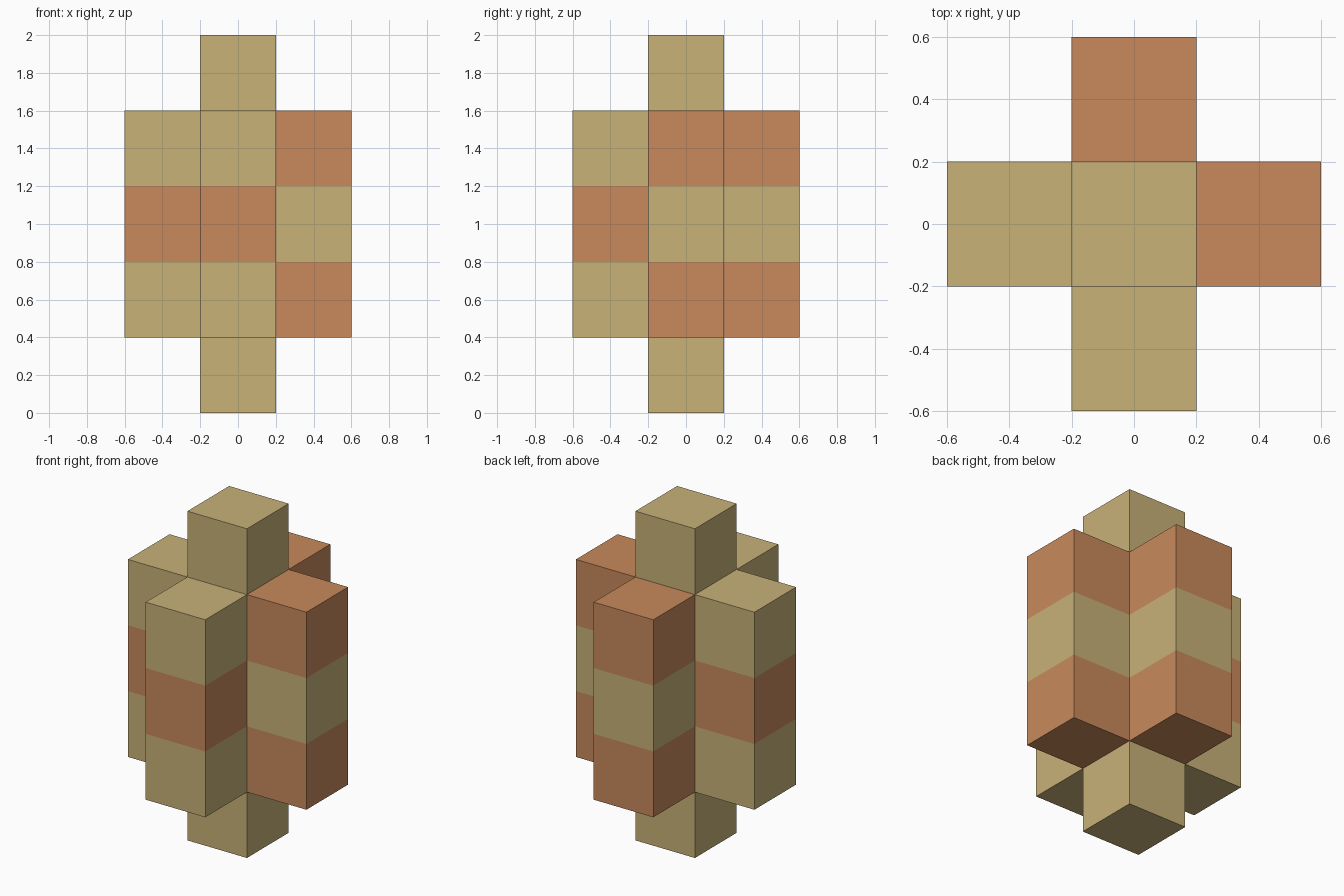
import bpy, bmesh
from mathutils import Matrix, Vector

if "Cube" in bpy.data.objects:
    bpy.data.objects.remove(bpy.data.objects["Cube"])

U = 0.4  # edge of one cube unit


def material(name, colour):
    m = bpy.data.materials.new(name)
    m.diffuse_color = (*colour, 1.0)
    m.use_nodes = True
    m.node_tree.nodes["Principled BSDF"].inputs["Base Color"].default_value = m.diffuse_color
    return m


sand = material("sand", (0.578, 0.445, 0.188))
terracotta = material("terracotta", (0.578, 0.254, 0.107))


def block(name, x, y, z0, levels, mats):
    """Square post of stacked unit levels; levels alternate through mats."""
    h = levels * U
    bm = bmesh.new()
    bmesh.ops.create_cube(bm, size=1, matrix=Matrix.Translation((x, y, z0 + h / 2))
                          @ Matrix.Diagonal((U, U, h, 1)))
    if len(mats) > 1:
        for i in range(1, levels):
            bmesh.ops.bisect_plane(bm, geom=bm.verts[:] + bm.edges[:] + bm.faces[:],
                                   plane_co=Vector((0, 0, z0 + i * U)), plane_no=Vector((0, 0, 1)))
        for f in bm.faces:
            level = min(max(int((f.calc_center_median().z - z0) / U + 1e-4), 0), levels - 1)
            f.material_index = level % 2
    me = bpy.data.meshes.new(name)
    bm.to_mesh(me)
    bm.free()
    for m in mats:
        me.materials.append(m)
    bpy.context.collection.objects.link(bpy.data.objects.new(name, me))


# Central column, full height
block("central_column", 0, 0, 0, 5, [sand])

# Four banded side posts: front/left start sand, back/right start terracotta
for name, x, y, mats in (
        ("front_post", 0, -U, [sand, terracotta]),
        ("left_post", -U, 0, [sand, terracotta]),
        ("back_post", 0, U, [terracotta, sand]),
        ("right_post", U, 0, [terracotta, sand])):
    block(name, x, y, U, 3, mats)
